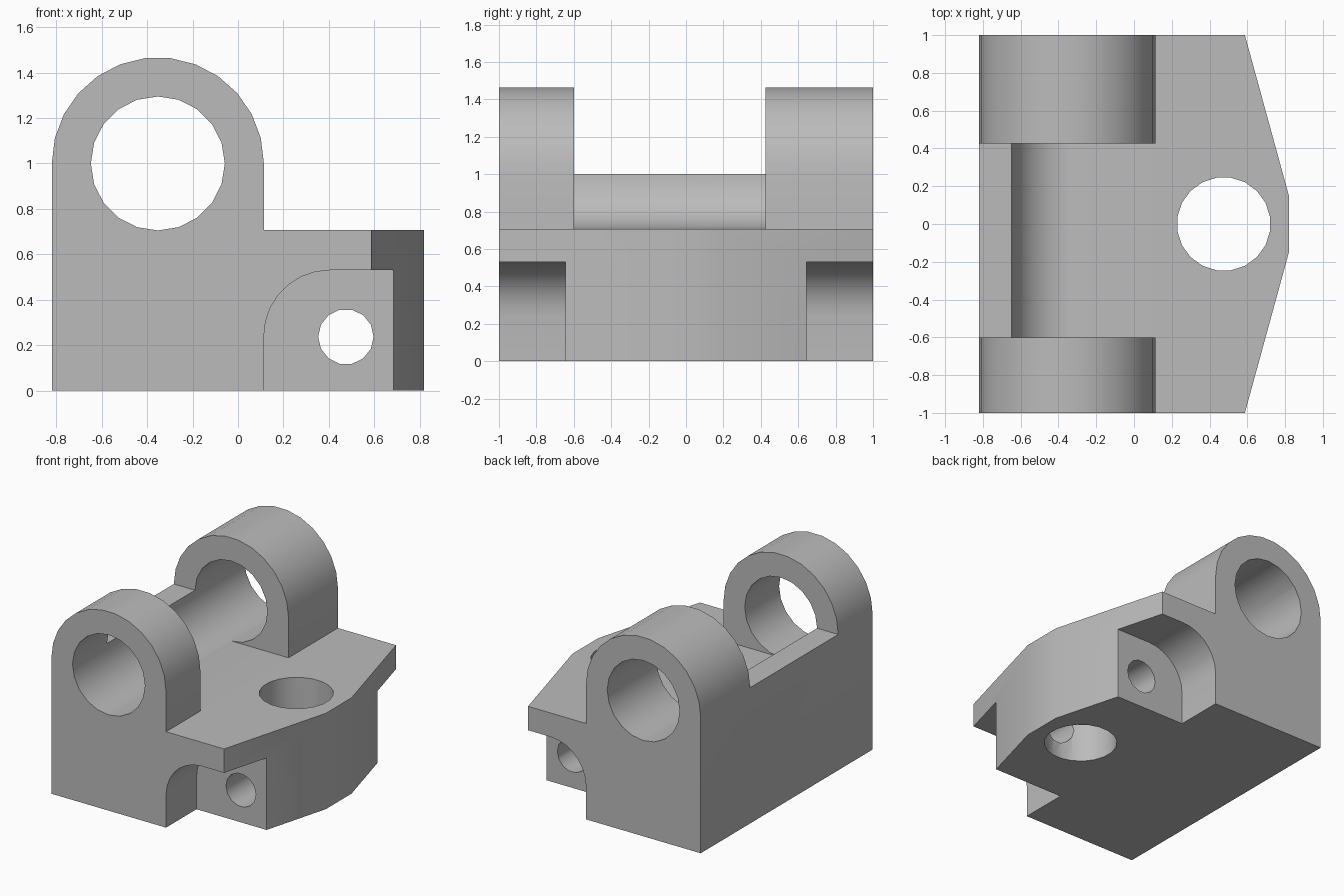
import bpy
import bmesh
from math import cos, sin, pi, radians
from mathutils import Vector

if "Cube" in bpy.data.objects:
    bpy.data.objects.remove(bpy.data.objects["Cube"], do_unlink=True)

# Main dimensions
SIDE, END = 0.82, 1.0
DECK = 0.706
BORE_X, BORE_Z = -0.353, 1.0
LUG_R, BORE_R = 0.467, 0.295
LUG_FACE = BORE_X + LUG_R
HOLE_X = 0.475


def arc(cx, cy, r, start, end, steps):
    angles = [radians(start + (end - start) * i / steps) for i in range(steps + 1)]
    return [(cx + r * cos(a), cy + r * sin(a)) for a in angles]


def circle(cx, cy, r, sides, turn=0):
    return arc(cx, cy, r, turn, turn + 360, sides)[:-1]


def prism(name, profile, axis, low, high):
    """Extrude a closed profile along y (profile in xz) or z (profile in xy)."""
    bm = bmesh.new()
    place = (lambda u, v: (u, low, v)) if axis == "y" else (lambda u, v: (u, v, low))
    face = bm.faces.new([bm.verts.new(place(u, v)) for u, v in profile])
    moved = bmesh.ops.extrude_face_region(bm, geom=[face])["geom"]
    step = Vector((0, high - low, 0) if axis == "y" else (0, 0, high - low))
    bmesh.ops.translate(bm, vec=step, verts=[g for g in moved if isinstance(g, bmesh.types.BMVert)])
    bmesh.ops.recalc_face_normals(bm, faces=bm.faces)
    mesh = bpy.data.meshes.new(name)
    bm.to_mesh(mesh)
    bm.free()
    obj = bpy.data.objects.new(name, mesh)
    bpy.context.collection.objects.link(obj)
    return obj


# Bracket body: deck and rounded lug as one side profile
outline = [(-SIDE, 0), (SIDE, 0), (SIDE, DECK), (LUG_FACE, DECK)]
outline += arc(BORE_X, BORE_Z, LUG_R, 0, 180, 13)
body = prism("hinge_bracket", outline, "y", -END, END)

# Gap between the two lugs, leaving the low rear wall
gap = [(-1.2, BORE_Z), (BORE_X, BORE_Z), (BORE_X, DECK), (LUG_FACE, DECK),
       (LUG_FACE + 0.1, DECK + 0.1), (LUG_FACE + 0.1, 2), (-1.2, 2)]
cutters = [prism("lug_gap_cutter", gap, "y", -0.6, 0.425)]

# Pivot bore, vertical bolt hole and cross hole
cutters.append(prism("bore_cutter", circle(BORE_X, BORE_Z, BORE_R, 20), "y", -1.5, 1.5))
cutters.append(prism("bolt_hole_cutter", circle(HOLE_X, 0, 0.248, 20, 9), "z", -0.5, 1.5))
cutters.append(prism("cross_hole_cutter", circle(HOLE_X, 0.237, 0.122, 14), "y", -1.5, 1.5))

# Tapered nose corners and rounded underside notches at both ends
r = 0.29
notch = [(1.2, -0.2), (1.2, 0.53)] + arc(LUG_FACE + r, 0.53 - r, r, 90, 180, 7) + [(LUG_FACE, -0.2)]
slope = (SIDE - 0.587) / (END - 0.15)
for s in (-1, 1):
    taper = [(SIDE + 0.1 * slope, s * 0.05), (SIDE, s * 0.15), (0.587, s * END),
             (0.587 - 0.3 * slope, s * (END + 0.3)), (1.3, s * (END + 0.3)), (1.3, s * 0.05)]
    cutters.append(prism("taper_cutter", taper, "z", -0.5, 1.5))
    low, high = sorted((s * 0.645, s * 1.4))
    cutters.append(prism("notch_cutter", notch, "y", low, high))

bpy.context.view_layer.objects.active = body
body.select_set(True)
for cutter in cutters:
    cutter.hide_render = True
    mod = body.modifiers.new(cutter.name, "BOOLEAN")
    mod.operation = "DIFFERENCE"
    mod.solver = "EXACT"
    mod.object = cutter
    bpy.ops.object.modifier_apply(modifier=mod.name)
    bpy.data.objects.remove(cutter, do_unlink=True)

# Plain grey finish
grey = bpy.data.materials.new("plain_grey")
grey.use_nodes = True
colour = (0.5, 0.5, 0.5, 1)
grey.diffuse_color = colour
grey.node_tree.nodes["Principled BSDF"].inputs["Base Color"].default_value = colour
body.data.materials.clear()
body.data.materials.append(grey)
bpy.ops.object.shade_smooth_by_angle(angle=radians(30))
